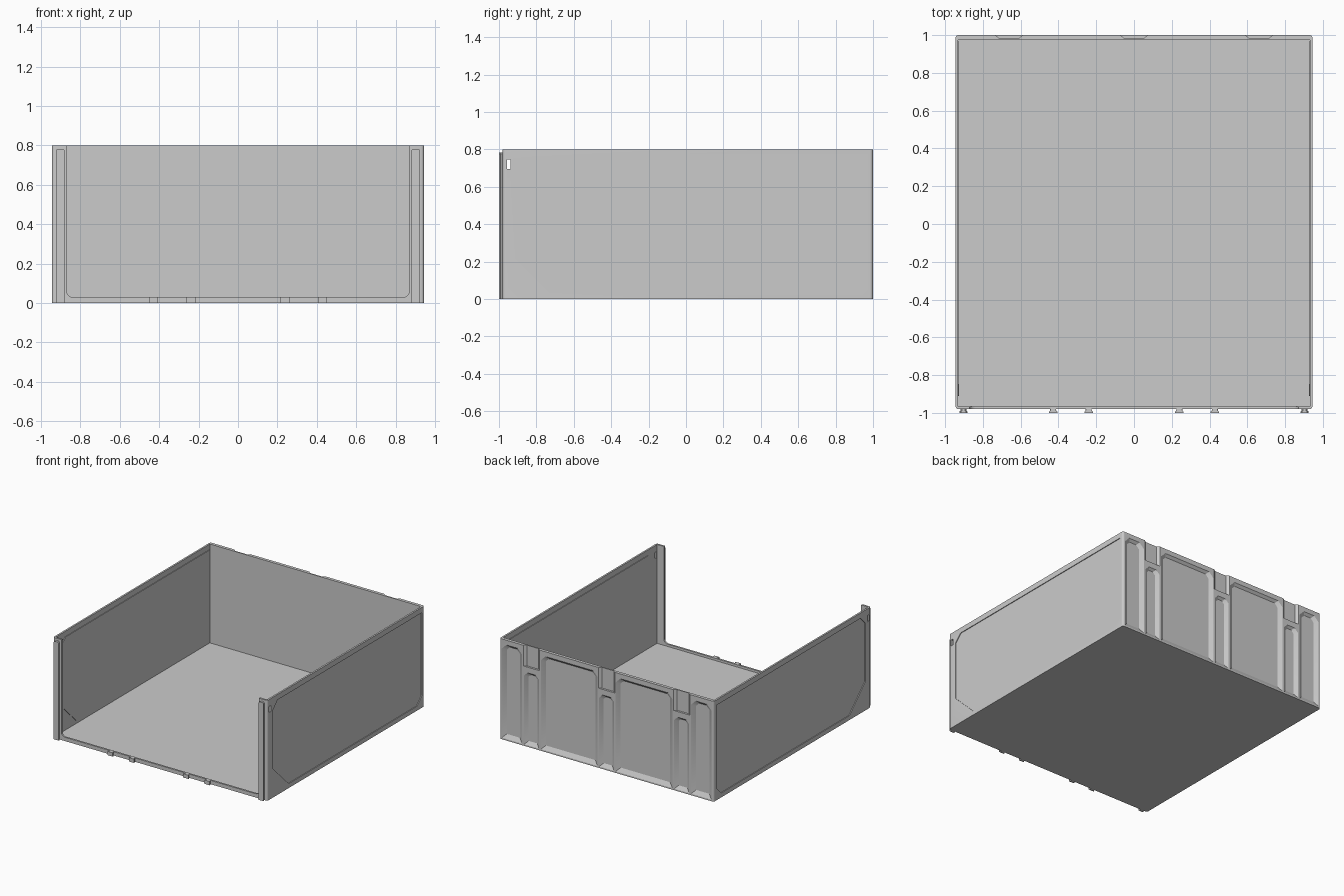
import bpy, bmesh, math

if "Cube" in bpy.data.objects:
    bpy.data.objects.remove(bpy.data.objects["Cube"])

W, YF, YB, H = 0.945, -0.98, 1.0, 0.8   # half width, front, back, height


def loft(name, loops):
    """Solid skinned through loops of equal length, capped at both ends."""
    bm = bmesh.new()
    rings = [[bm.verts.new(p) for p in lp] for lp in loops]
    for a, b in zip(rings, rings[1:]):
        n = len(a)
        for i in range(n):
            bm.faces.new((a[i], a[(i + 1) % n], b[(i + 1) % n], b[i]))
    bm.faces.new(rings[0])
    bm.faces.new(rings[-1])
    bmesh.ops.recalc_face_normals(bm, faces=bm.faces[:])
    me = bpy.data.meshes.new(name)
    bm.to_mesh(me)
    bm.free()
    ob = bpy.data.objects.new(name, me)
    bpy.context.collection.objects.link(ob)
    return ob


def box(name, x0, x1, y0, y1, z0, z1):
    pts = [(x0, y0), (x1, y0), (x1, y1), (x0, y1)]
    return loft(name, [[(x, y, z) for x, y in pts] for z in (z0, z1)])


def rounded(x0, x1, y0, y1, r, n=5):
    pts = []
    for k, (cx, cy) in enumerate([(x1 - r, y1 - r), (x0 + r, y1 - r),
                                  (x0 + r, y0 + r), (x1 - r, y0 + r)]):
        for i in range(n + 1):
            a = math.pi / 2 * (k + i / n)
            pts.append((cx + r * math.cos(a), cy + r * math.sin(a)))
    return pts


def cut(target, cutter):
    m = target.modifiers.new("cut", 'BOOLEAN')
    m.operation, m.object, m.solver = 'DIFFERENCE', cutter, 'EXACT'
    bpy.context.view_layer.objects.active = target
    bpy.ops.object.modifier_apply(modifier=m.name)
    bpy.data.objects.remove(cutter)


def chamfered(x0, x1, z0, z1, c):
    return [(x0, z0), (x1, z0), (x1, z1 - c), (x1 - c, z1), (x0 + c, z1), (x0, z1 - c)]


def pocket(x0, x1, z0, z1, c, t, depth):
    """Cutter for a recess with sloping sides in the back wall."""
    outer = chamfered(x0, x1, z0, z1, c)
    inner = chamfered(x0 + t, x1 - t, z0 + t, z1 - t * 0.6, c * 0.7)
    return loft("cutter", [[(x, y, z) for x, z in p] for p, y in
                           ((outer, YB + 0.05), (outer, YB), (inner, YB - depth))])


# tray body: rounded block, hollowed, opened at the front
body = loft("tray_body", [[(x, y, z) for x, y in rounded(-W, W, YF, YB, 0.016)]
                          for z in (0, H)])
cut(body, box("cutter", -0.931, 0.931, -0.965, 0.975, 0.012, 1))
opening = rounded(-0.87, 0.87, 0.03, 1.2, 0.03)
cut(body, loft("cutter", [[(x, y, z) for x, z in opening] for y in (-1.1, -0.95)]))

# side walls: recessed panel outside, slightly raised inside, small slot
panel = [(-0.91, 0.23), (-0.71, 0.035), (0.905, 0.035), (0.967, 0.095),
         (0.967, 0.757), (-0.85, 0.757), (-0.91, 0.695)]
for s, side in ((-1, "left"), (1, "right")):
    cut(body, loft("cutter", [[(s * x, y, z) for y, z in panel] for x in (0.939, 1.0)]))
    loft(side + "_inner_panel", [[(s * x, y, z) for y, z in panel] for x in (0.926, 0.933)])
    cut(body, box("cutter", *sorted((s * 0.9, s * 1.0)), -0.958, -0.937, 0.695, 0.745))

# back wall: tall pockets, short pockets and rail notches above them
for s in (-1, 1):
    for a, b in ((0.745, 0.925), (0.08, 0.58)):
        cut(body, pocket(*sorted((s * a, s * b)), 0.012, 0.762, 0.04, 0.032, 0.018))
for cx in (-0.662, 0, 0.662):
    cut(body, pocket(cx - 0.066, cx + 0.066, 0.012, 0.59, 0.03, 0.028, 0.018))
    wide, slim = 0.072, 0.052
    cut(body, loft("cutter", [
        [(cx - w, y, 0.635), (cx + w, y, 0.635), (cx + w, y, 0.9), (cx - w, y, 0.9)]
        for w, y in ((wide, YB + 0.02), (wide, YB), (slim, YB - 0.016))]))

# front dovetail rails and low clips
def dovetail(name, cx, half, z1, c):
    loops = [[(cx + x, y, z) for x, z in chamfered(-w, w, 0, z1, c)]
             for w, y in ((half - 0.007, YF + 0.002), (half - 0.007, YF - 0.008),
                          (half, YF - 0.013), (half, -1.0))]
    return loft(name, loops)


for s, side in ((-1, "left"), (1, "right")):
    dovetail(side + "_front_rail", s * 0.903, 0.022, 0.783, 0.008)
    for i, x in enumerate((0.24, 0.428)):
        dovetail(f"{side}_front_clip_{i + 1}", s * x, 0.023, 0.03, 0.001)

# smooth only the rounded corners
bpy.ops.object.select_all(action='DESELECT')
body.select_set(True)
bpy.context.view_layer.objects.active = body
bpy.ops.object.shade_smooth_by_angle(angle=math.radians(25))
